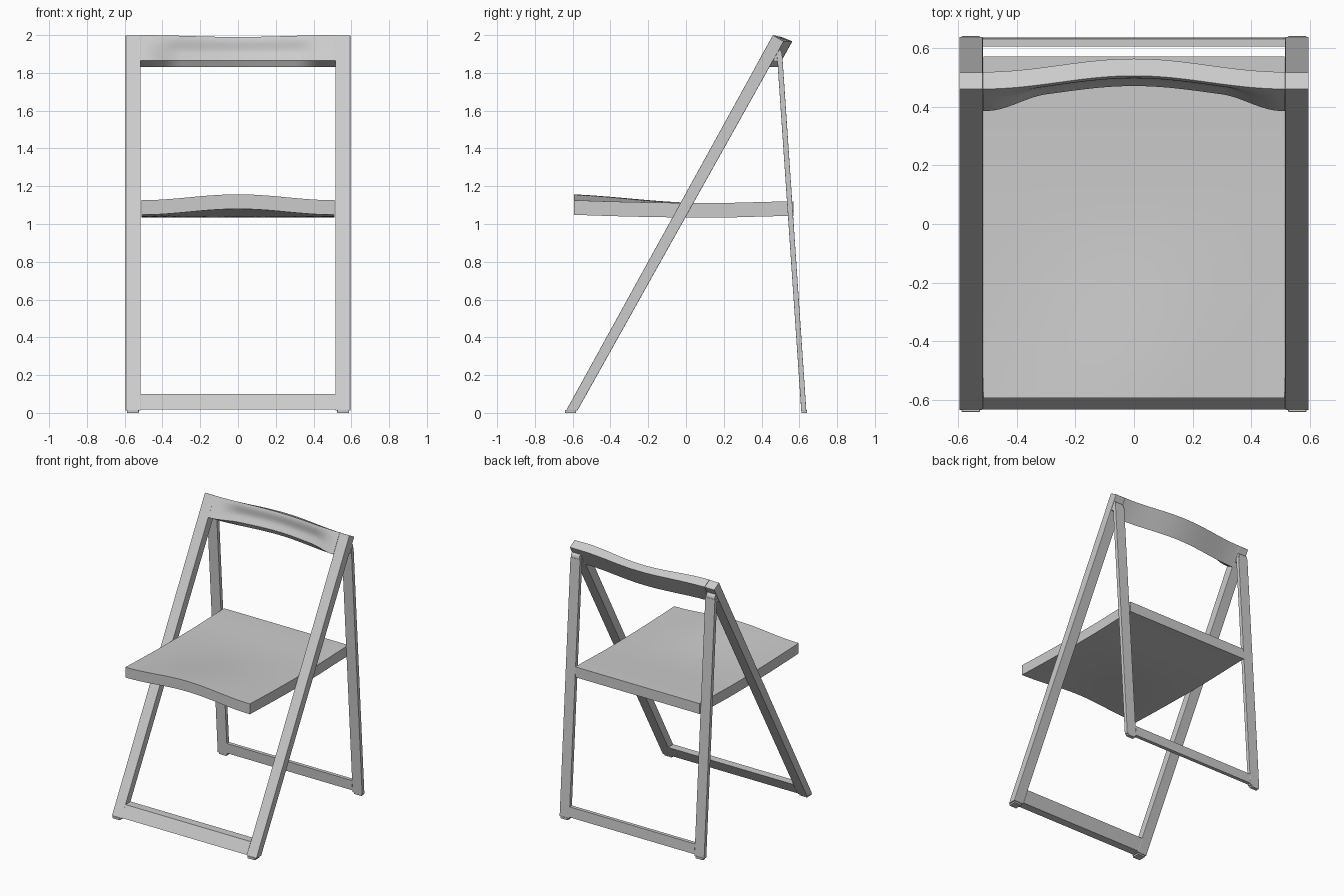
import bpy, bmesh
from math import cos, sin, pi, radians

if "Cube" in bpy.data.objects:
    bpy.data.objects.remove(bpy.data.objects["Cube"])

IN, OUT = 0.515, 0.595   # inner and outer x of the side rails


def loft(name, xs, ring, bevel=0.0, mirror=False):
    """Skin closed (y, z) rings placed at each x, with capped ends."""
    bm = bmesh.new()
    rows = [[bm.verts.new((x, y, z)) for y, z in ring(x)] for x in xs]
    n = len(rows[0])
    for a, b in zip(rows, rows[1:]):
        for i in range(n):
            j = (i + 1) % n
            bm.faces.new((a[i], a[j], b[j], b[i]))
    bm.faces.new(rows[0])
    bm.faces.new(rows[-1])
    bmesh.ops.recalc_face_normals(bm, faces=bm.faces)
    me = bpy.data.meshes.new(name)
    bm.to_mesh(me)
    bm.free()
    ob = bpy.data.objects.new(name, me)
    bpy.context.collection.objects.link(ob)
    if bevel:
        m = ob.modifiers.new("edge", 'BEVEL')
        m.width, m.segments = bevel, 2
    if mirror:
        ob.modifiers.new("mirror", 'MIRROR')
    return ob


def prism(name, x0, x1, pts, bevel=0.0, mirror=False):
    return loft(name, (x0, x1), lambda x: pts, bevel, mirror)


def smooth(ob):
    bpy.ops.object.select_all(action='DESELECT')
    ob.select_set(True)
    bpy.context.view_layer.objects.active = ob
    bpy.ops.object.shade_smooth_by_angle(angle=radians(35))


def sstep(a, b, v):
    t = max(0.0, min(1.0, (v - a) / (b - a)))
    return t * t * (3 - 2 * t)


def wave(x):
    return (1 + cos(pi * x / IN)) / 2


def span(a, b, n):
    return [a + (b - a) * i / n for i in range(n + 1)]


# Front frame: slanted rails and bottom crossbar
F0, F1, F2, F3 = (-0.635, 0.012), (-0.575, 0.012), (0.518, 1.967), (0.46, 2.0)
prism("front_leg", IN, OUT, [F0, F1, F2, F3], 0.003, True)


def front_y(z):
    return F0[0] + 0.551 * (z - F0[1])


prism("front_crossbar", -IN, IN, [(front_y(0.018), 0.018), (front_y(0.018) + 0.06, 0.018),
                                  (front_y(0.1) + 0.06, 0.1), (front_y(0.1), 0.1)])

# Rear frame: thin, nearly upright rails and crossbar
prism("rear_leg", IN, OUT, [(0.61, 0.012), (0.637, 0.012), (0.51, 1.89), (0.482, 1.89)], 0.002, True)
prism("rear_crossbar", -IN, IN, [(0.609, 0.025), (0.636, 0.025), (0.631, 0.1), (0.604, 0.1)])

# Foot pads
for name, y0, y1 in (("front_foot", -0.64, -0.582), ("rear_foot", 0.612, 0.64)):
    prism(name, 0.525, 0.587, [(y0, 0), (y1, 0), (y1, 0.016), (y0, 0.016)], 0.002, True)

# Hinges joining the rails
hinge = [(0.475 + 0.034 * cos(a), 1.895 + 0.034 * sin(a)) for a in span(0, 2 * pi, 24)[:-1]]
smooth(prism("hinge", 0.522, 0.592, hinge, 0.0, True))


# Backrest: bowed backwards, with a scooped front face
def back_ring(x):
    bow = 0.045 * wave(x)
    scoop = 0.04 * (1 - sstep(0.3, 0.5, abs(x)))
    front = []
    for t in span(0, 1, 12):
        y = 0.385 + 0.075 * t + bow + scoop * (1 - sstep(0.25, 1.0, t))
        front.append((y, 1.865 + 0.135 * t - 0.01 * wave(x) * t))
    rear = [(0.443 + 0.075 * t + bow, 1.832 + 0.135 * t) for t in span(1, 0, 6)]
    return front + rear


smooth(loft("backrest", span(-IN, IN, 48), back_ring))


# Seat: waved panel, crowned at its front edge
def seat_top(x, y):
    dip = 0.014 * ((y - 0.15) / 0.72) ** 2 if y < 0.15 else 0.008 * sstep(0.15, 0.55, y)
    return 1.111 + dip + 0.031 * wave(x) * (1 - sstep(-0.6, 0.1, y))


def seat_ring(x):
    ys = span(-0.593, 0.57, 24)
    return [(y, seat_top(x, y)) for y in ys] + [(y, seat_top(x, y) - 0.077) for y in reversed(ys)]


smooth(loft("seat", span(-0.512, 0.512, 32), seat_ring))
